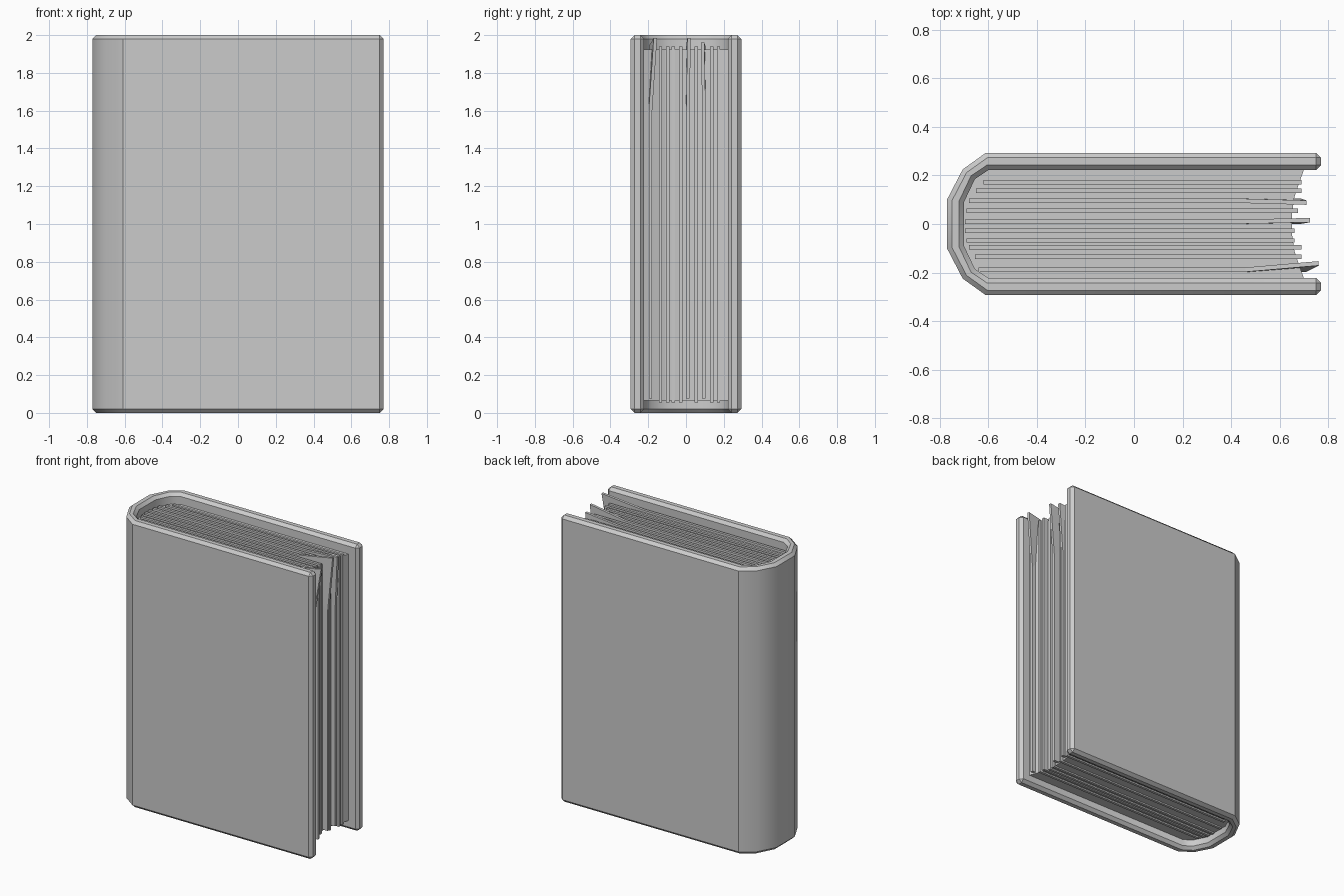
import bpy, bmesh

if "Cube" in bpy.data.objects:
    bpy.data.objects.remove(bpy.data.objects["Cube"])


def finish(name, bm):
    bmesh.ops.recalc_face_normals(bm, faces=bm.faces[:])
    me = bpy.data.meshes.new(name)
    bm.to_mesh(me)
    bm.free()
    ob = bpy.data.objects.new(name, me)
    bpy.context.collection.objects.link(ob)
    return ob


def extrude(name, points, direction):
    """Close a flat outline into a prism."""
    bm = bmesh.new()
    face = bm.faces.new([bm.verts.new(p) for p in points])
    geo = bmesh.ops.extrude_face_region(bm, geom=[face])["geom"]
    bmesh.ops.translate(bm, vec=direction,
                        verts=[v for v in geo if isinstance(v, bmesh.types.BMVert)])
    return finish(name, bm)


def mirror(half):
    """Half outline on +y, followed by its mirror image in reverse."""
    return half + [(x, -y) for x, y in reversed(half)]


# Cover: U-shaped wrap with faceted round spine, chamfered edges
outer = [(0.77, 0.293), (-0.61, 0.293), (-0.705, 0.225), (-0.77, 0.10)]
inner = [(0.77, 0.222), (-0.60, 0.222), (-0.655, 0.185), (-0.70, 0.09)]
outline = mirror(outer) + mirror(inner)[::-1]
cover = extrude("cover", [(x, y, 0) for x, y in outline], (0, 0, 2))
bev = cover.modifiers.new("chamfer", "BEVEL")
bev.width = 0.02
bev.segments = 1
bev.limit_method = "ANGLE"
bev.angle_limit = 1.05
bpy.context.view_layer.objects.active = cover
cover.select_set(True)
bpy.ops.object.modifier_apply(modifier="chamfer")
bpy.ops.object.shade_smooth_by_angle(angle=0.6)

# Page block with hollow fore-edge
block = mirror([(0.65, 0.04), (0.66, 0.11), (0.68, 0.17), (0.70, 0.225),
                (-0.60, 0.225), (-0.66, 0.185), (-0.705, 0.09)])
extrude("page_block", [(x, y, 0.065) for x, y in block], (0, 0, 1.86))

# Straight pages: y, start x, end x
T = 0.018
pages = [(0.172, -0.62, 0.69), (0.137, -0.65, 0.69), (0.054, -0.69, 0.675),
         (-0.028, -0.695, 0.66), (-0.068, -0.69, 0.66),
         (-0.096, -0.68, 0.69), (-0.135, -0.655, 0.69)]
for i, (y, x0, x1) in enumerate(pages):
    z0, z1 = 0.055, 1.94
    extrude(f"page_{i + 1}", [(x, y - T / 2, z) for x, z in
            ((x0, z0), (x1, z0), (x1, z1), (x0, z1))], (0, T, 0))

# Loose pages with a bent top corner: y, start x, end x, corner (x, y, z)
bent = [(-0.188, -0.64, 0.71, (0.76, -0.162, 1.985)),
        (0.010, -0.695, 0.69, (0.725, 0.016, 1.985)),
        (0.095, -0.68, 0.69, (0.71, 0.088, 1.96))]
for i, (y, x0, x1, corner) in enumerate(bent):
    bm = bmesh.new()
    a, b, c, d, e = [bm.verts.new((x, y, z)) for x, z in
                     ((x0, 0.075), (x1, 0.075), (x1, 1.6), (0.46, 1.94), (x0, 1.94))]
    tip = bm.verts.new(corner)
    bm.faces.new((a, b, c, d, e))
    bm.faces.new((c, tip, d))
    page = finish(f"bent_page_{i + 1}", bm)
    sol = page.modifiers.new("thickness", "SOLIDIFY")
    sol.thickness = T
    sol.offset = 0
